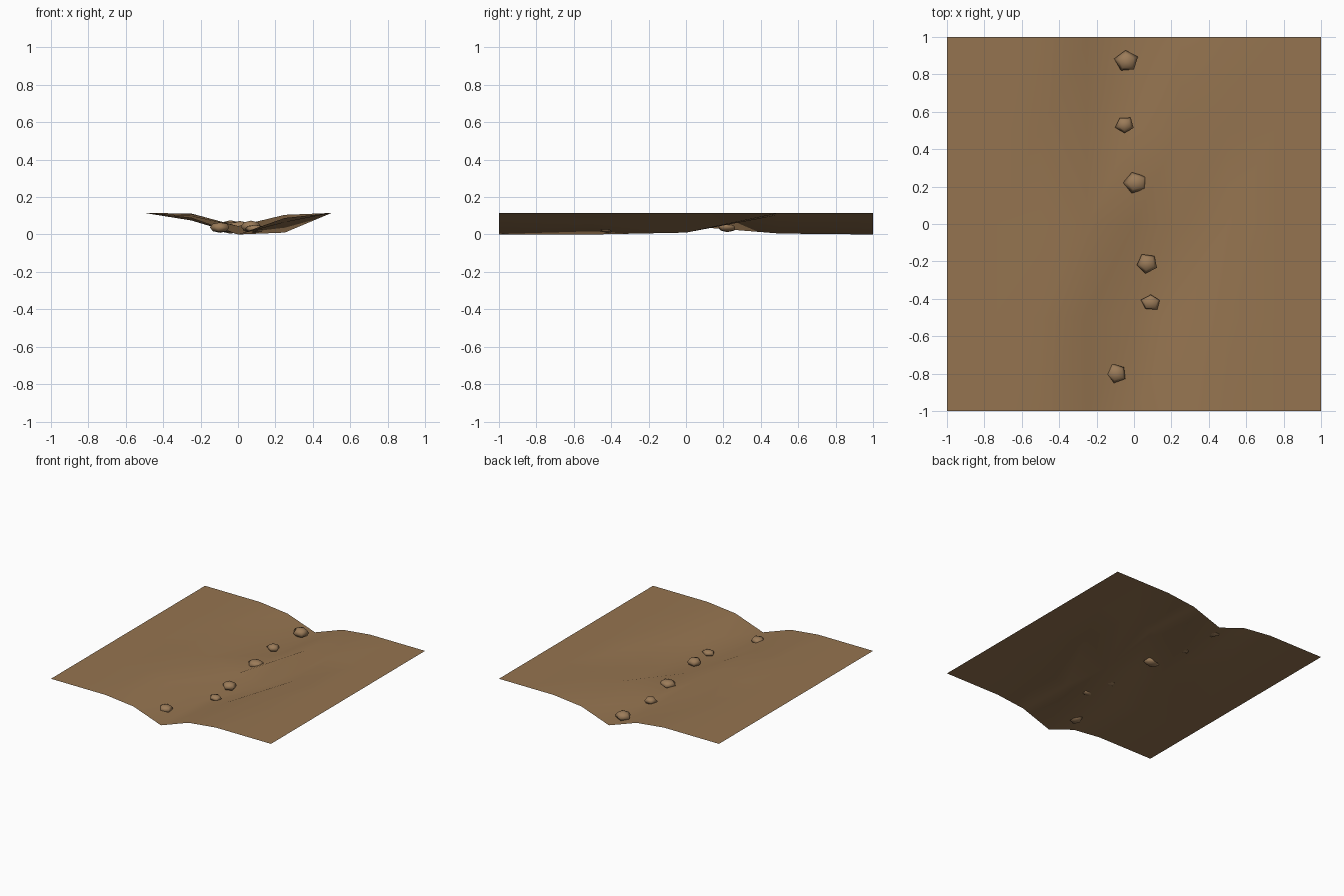
import bpy, bmesh, math, random

if "Cube" in bpy.data.objects:
    bpy.data.objects.remove(bpy.data.objects["Cube"])

random.seed(4)


def material(name, color):
    m = bpy.data.materials.new(name)
    m.diffuse_color = color
    m.use_nodes = True
    m.node_tree.nodes["Principled BSDF"].inputs["Base Color"].default_value = m.diffuse_color
    return m


earth = material("earth_brown", (0.30, 0.175, 0.08, 1))
stone = material("stone_brown", (0.33, 0.20, 0.10, 1))


def finish(bm, name, mat):
    for f in bm.faces:
        f.smooth = True
    mesh = bpy.data.meshes.new(name)
    bm.to_mesh(mesh)
    bm.free()
    mesh.materials.append(mat)
    obj = bpy.data.objects.new(name, mesh)
    bpy.context.collection.objects.link(obj)
    return obj


# Ground sheet: flat banks with a meandering dry channel
TOP = 0.115
channel = {  # y: heights at x = -0.25, 0, 0.25
    -1.0: (0.088, 0.0, 0.088),
    -0.5: (0.10, 0.0, 0.065),
    0.0: (0.112, 0.045, 0.01),
    0.5: (0.075, 0.005, 0.105),
    1.0: (0.087, 0.0, 0.088),
}
xs = [-1 + 0.25 * i for i in range(9)]
bm = bmesh.new()
rows = []
for y, heights in channel.items():
    low = dict(zip((-0.25, 0.0, 0.25), heights))
    rows.append([bm.verts.new((x, y, low.get(x, TOP))) for x in xs])
for a, b in zip(rows, rows[1:]):
    for i in range(len(xs) - 1):
        bm.faces.new((a[i], a[i + 1], b[i + 1]))
        bm.faces.new((a[i], b[i + 1], b[i]))
finish(bm, "ground", earth)


# Stones: squashed, slightly irregular five-sided pebbles along the channel
def pebble(name, x, y, z, rx, ry, rz, turn):
    bm = bmesh.new()
    bmesh.ops.create_uvsphere(bm, u_segments=5, v_segments=4, radius=1)
    for v in bm.verts:
        k = random.uniform(0.92, 1.08)
        px, py = v.co.x * k, v.co.y * k
        c, s = math.cos(turn), math.sin(turn)
        v.co = (x + rx * (px * c - py * s), y + ry * (px * s + py * c), z + rz * v.co.z)
    finish(bm, name, stone)


stones = [
    (-0.04, 0.87, 0.04, 0.063, 0.06, 0.036, 0.1),
    (-0.05, 0.53, 0.04, 0.05, 0.046, 0.028, 0.6),
    (0.01, 0.22, 0.042, 0.067, 0.056, 0.03, 0.3),
    (0.07, -0.21, 0.043, 0.06, 0.056, 0.031, 0.5),
    (0.09, -0.42, 0.03, 0.054, 0.044, 0.022, 0.0),
    (-0.095, -0.80, 0.037, 0.058, 0.055, 0.028, 0.4),
]
for i, s in enumerate(stones, 1):
    pebble(f"stone_{i}", *s)
